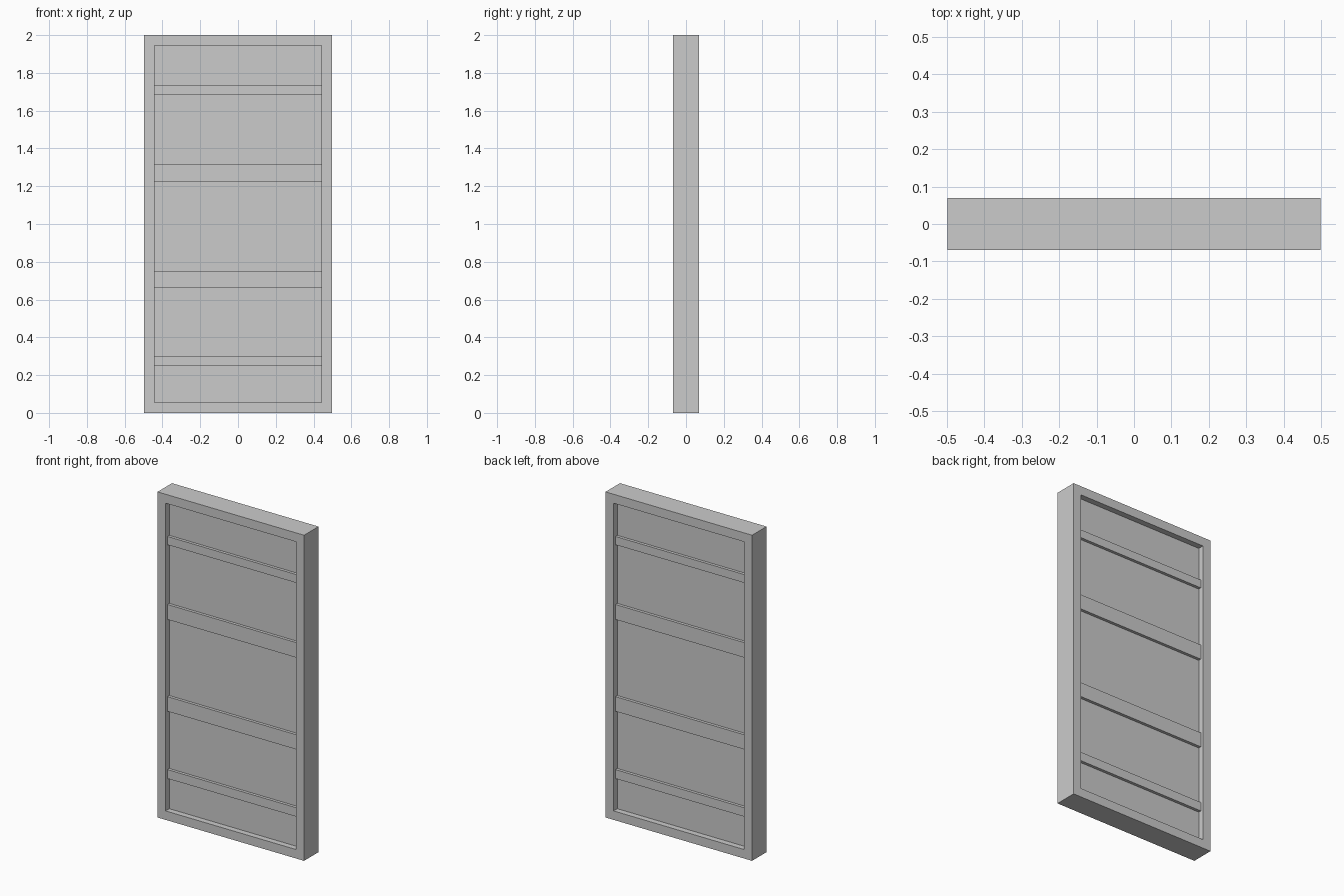
import bpy, bmesh
from mathutils import Matrix, Vector

if "Cube" in bpy.data.objects:
    bpy.data.objects.remove(bpy.data.objects["Cube"])

W, D, H = 0.996, 0.14, 2.0     # outer size
BORDER = 0.055                 # frame face width
PANEL_D, RAIL_D = 0.068, 0.104 # thickness of panel and cross rails
INNER = W / 2 - BORDER


def new_box_bmesh(width, depth, z0, z1):
    bm = bmesh.new()
    m = Matrix.Translation(Vector((0, 0, (z0 + z1) / 2))) @ Matrix.Diagonal((width, depth, z1 - z0, 1))
    bmesh.ops.create_cube(bm, size=1, matrix=m)
    bm.normal_update()
    return bm


def finish(bm, name):
    mesh = bpy.data.meshes.new(name)
    bmesh.ops.recalc_face_normals(bm, faces=bm.faces)
    bm.to_mesh(mesh)
    bm.free()
    ob = bpy.data.objects.new(name, mesh)
    bpy.context.collection.objects.link(ob)
    return ob


# Outer frame: a box inset on front and back, with the opening bridged through
bm = new_box_bmesh(W, D, 0, H)
sides = [f for f in bm.faces if abs(f.normal.y) > 0.5]
bmesh.ops.inset_individual(bm, faces=sides, thickness=BORDER, use_even_offset=True)
rims = [e for f in sides for e in f.edges]
bmesh.ops.delete(bm, geom=sides, context='FACES_ONLY')
bmesh.ops.bridge_loops(bm, edges=rims)
finish(bm, "door_frame")

# Recessed centre panel
finish(new_box_bmesh(2 * INNER, PANEL_D, BORDER, H - BORDER), "door_panel")

# Cross rails, standing proud of the panel on both sides
rails = [(0.247, 0.302), (0.66, 0.75), (1.224, 1.316), (1.683, 1.734)]
for i, (z0, z1) in enumerate(rails, 1):
    finish(new_box_bmesh(2 * INNER, RAIL_D, z0, z1), f"cross_rail_{i}")
